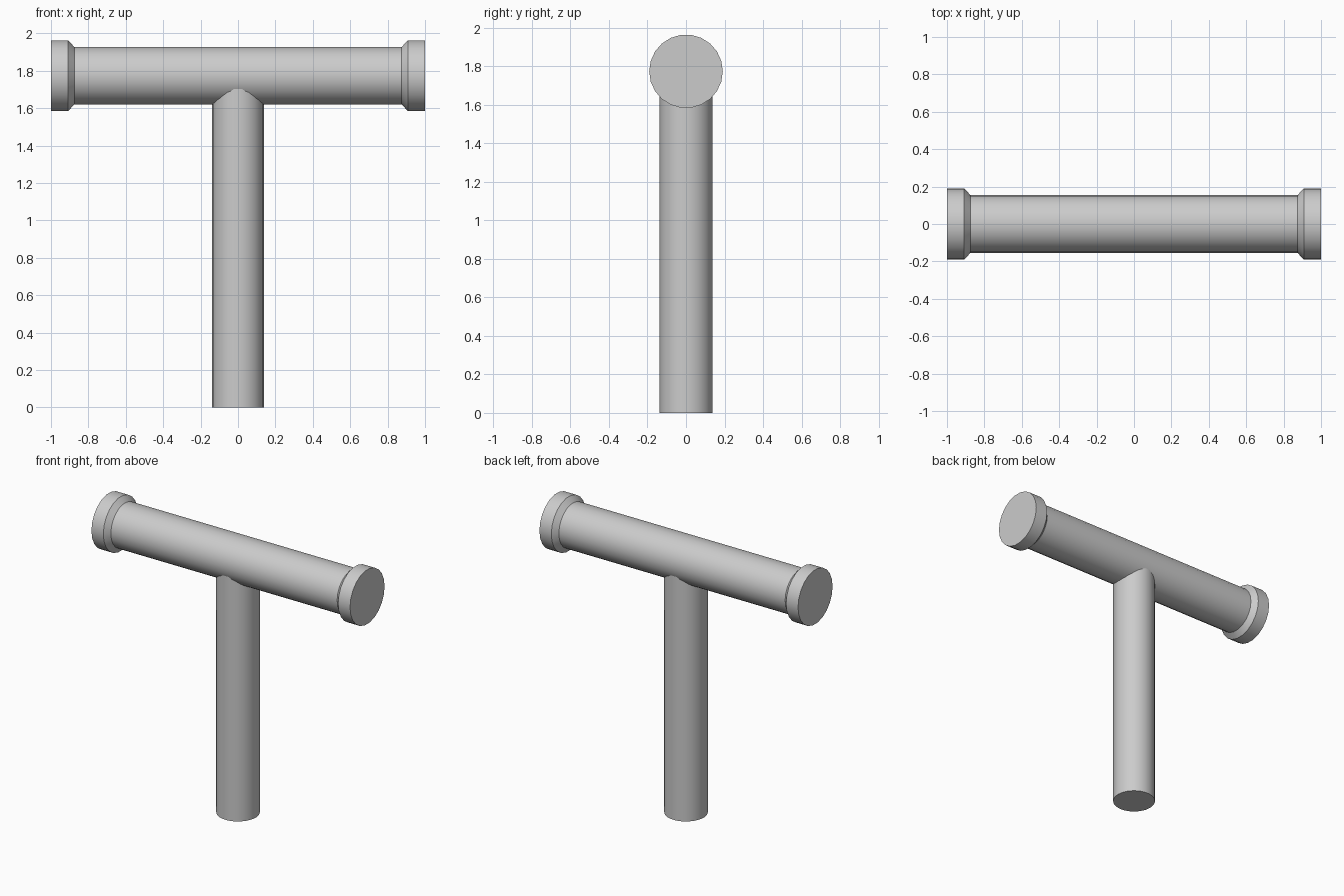
import bpy, bmesh, math
from mathutils import Matrix

if "Cube" in bpy.data.objects:
    bpy.data.objects.remove(bpy.data.objects["Cube"])

SIDES = 22


def lathe(name, profile, matrix):
    """Closed solid of revolution from (radius, height) points."""
    bm = bmesh.new()
    rings = []
    for r, h in profile:
        rings.append([bm.verts.new((r * math.cos(math.tau * i / SIDES),
                                    r * math.sin(math.tau * i / SIDES), h))
                      for i in range(SIDES)])
    for low, high in zip(rings, rings[1:]):
        for i in range(SIDES):
            j = (i + 1) % SIDES
            bm.faces.new((low[i], low[j], high[j], high[i]))
    bm.faces.new(rings[0][::-1])
    bm.faces.new(rings[-1])
    bm.transform(matrix)
    bmesh.ops.recalc_face_normals(bm, faces=bm.faces)
    mesh = bpy.data.meshes.new(name)
    bm.to_mesh(mesh)
    bm.free()
    obj = bpy.data.objects.new(name, mesh)
    bpy.context.collection.objects.link(obj)
    bpy.ops.object.select_all(action='DESELECT')
    obj.select_set(True)
    bpy.context.view_layer.objects.active = obj
    bpy.ops.object.shade_smooth_by_angle(angle=math.radians(30))
    return obj


# Upright handle, ending inside the head
lathe("handle", [(0.138, 0.0), (0.138, 1.77)], Matrix.Identity(4))

# Crosswise head with flared striking rims, mirrored about the middle
half = [(0.155, 0.875), (0.191, 0.908), (0.191, 1.0)]
profile = [(r, -h) for r, h in reversed(half)] + half
lie_along_x = (Matrix.Translation((0, 0, 1.774))
               @ Matrix.Rotation(math.pi / 2, 4, 'Z')
               @ Matrix.Rotation(math.pi / 2, 4, 'X'))
lathe("head", profile, lie_along_x)
